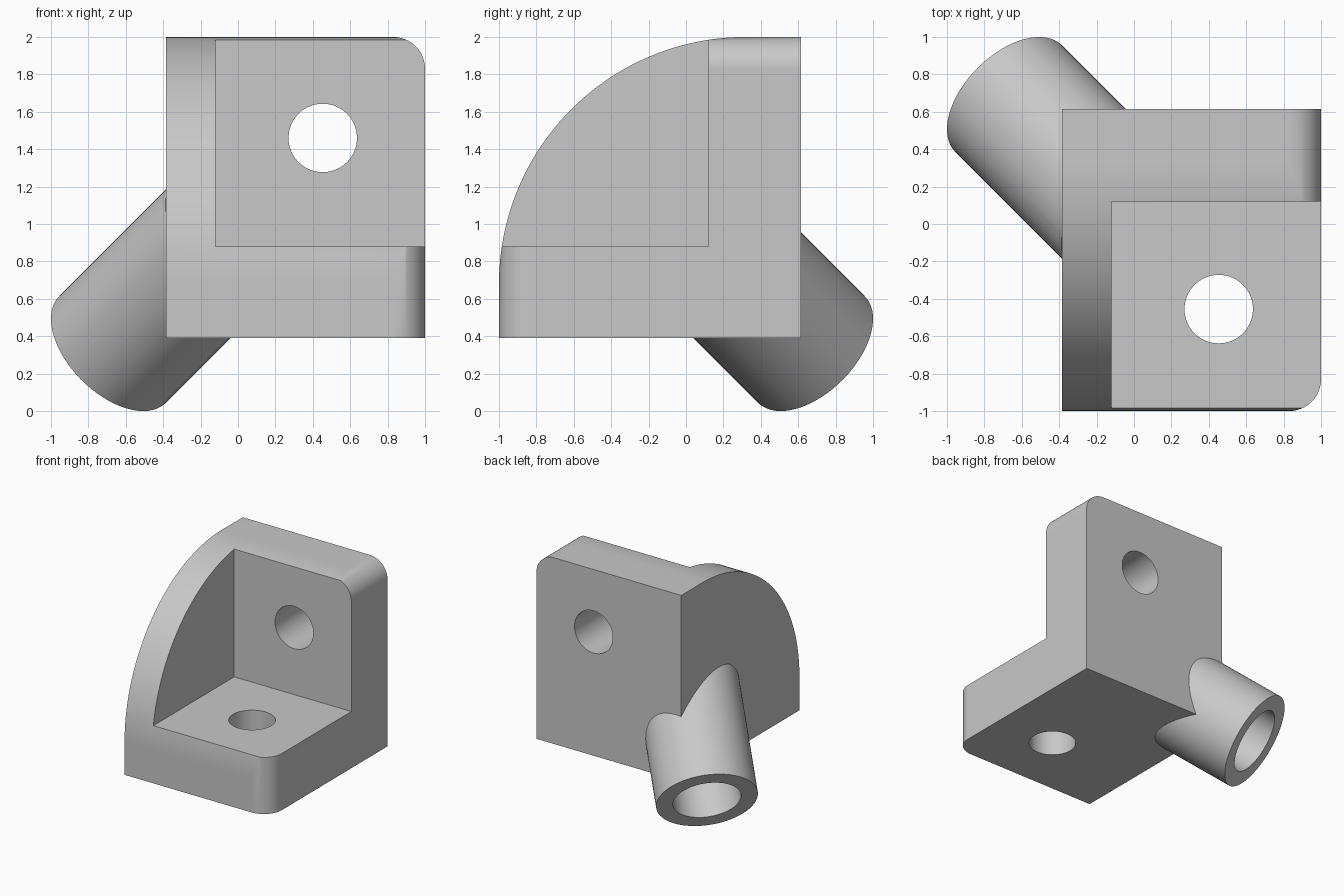
import bpy, bmesh, math
from mathutils import Vector

if "Cube" in bpy.data.objects:
    bpy.data.objects.remove(bpy.data.objects["Cube"], do_unlink=True)

grey = bpy.data.materials.new("plain_grey")
grey.use_nodes = True
grey.diffuse_color = (0.58, 0.58, 0.58, 1)
grey.node_tree.nodes["Principled BSDF"].inputs["Base Color"].default_value = (0.58, 0.58, 0.58, 1)


def finish(bm, name):
    bmesh.ops.recalc_face_normals(bm, faces=bm.faces)
    mesh = bpy.data.meshes.new(name)
    bm.to_mesh(mesh)
    bm.free()
    mesh.materials.append(grey)
    obj = bpy.data.objects.new(name, mesh)
    bpy.context.collection.objects.link(obj)
    return obj


def prism(name, points, place, start, end):
    """Extrude a 2D outline; place(u, v, w) maps it into space."""
    bm = bmesh.new()
    face = bm.faces.new([bm.verts.new(place(u, v, start)) for u, v in points])
    moved = bmesh.ops.extrude_face_region(bm, geom=[face])["geom"]
    shift = Vector(place(0, 0, end)) - Vector(place(0, 0, start))
    bmesh.ops.translate(bm, verts=[g for g in moved if isinstance(g, bmesh.types.BMVert)], vec=shift)
    return finish(bm, name)


def rod(name, a, b, radius):
    a, b = Vector(a), Vector(b)
    bm = bmesh.new()
    bmesh.ops.create_cone(bm, cap_ends=True, segments=64, radius1=radius, radius2=radius,
                          depth=(b - a).length)
    turn = (b - a).to_track_quat('Z', 'Y').to_matrix().to_4x4()
    bmesh.ops.transform(bm, matrix=turn, verts=bm.verts)
    bmesh.ops.translate(bm, verts=bm.verts, vec=(a + b) / 2)
    return finish(bm, name)


def arc(cu, cv, r, a0, a1, n):
    angles = [math.radians(a0 + (a1 - a0) * i / n) for i in range(n + 1)]
    return [(cu + r * math.cos(a), cv + r * math.sin(a)) for a in angles]


def combine(target, tool, operation):
    mod = target.modifiers.new(operation, 'BOOLEAN')
    mod.operation, mod.solver, mod.object = operation, 'EXACT', tool
    bpy.context.view_layer.update()
    result = bpy.data.meshes.new_from_object(
        target.evaluated_get(bpy.context.evaluated_depsgraph_get()))
    target.modifiers.clear()
    target.data = result
    bpy.data.objects.remove(tool, do_unlink=True)


LEFT, BACK, BASE = -0.385, 0.615, 0.39   # outer corner of the block
INNER, FLOOR = -0.12, 0.88               # inner corner of the pocket
R, FILLET = 1.32, 0.17

# Block with the big quarter-round gusset outline
outline = [(BACK, 2), (BACK, BASE), (-1, BASE)] + arc(R - 1, 2 - R, R, 180, 90, 48)
bracket = prism("corner_bracket", outline, lambda u, v, w: (w, u, v), LEFT, 1.3)

# Rounded outer corners of the back plate and the base plate
c = 1 - FILLET
back_trim = [(-1.5, 2), (-1.5, 0), (1, 0)] + arc(c, 2 - FILLET, FILLET, 0, 90, 16)
combine(bracket, prism("back_trim", back_trim, lambda u, v, w: (u, w, v), -2, 2), 'INTERSECT')
base_trim = [(-1.5, 2), (-1.5, -1)] + arc(c, -c, FILLET, -90, 0, 16) + [(1, 2)]
combine(bracket, prism("base_trim", base_trim, lambda u, v, w: (u, v, w), -1, 3), 'INTERSECT')


# Diagonal tube, running out from the corner
def axis(t):
    return (t, -t, 1 + t)


combine(bracket, rod("tube", axis(-0.671), axis(-0.06), 0.403), 'UNION')

# Pocket between the plates, bolt holes and blind tube bore
pocket = [(INNER, -INNER), (INNER, -2), (2, -2), (2, -INNER)]
combine(bracket, prism("pocket", pocket, lambda u, v, w: (u, v, w), FLOOR, 3), 'DIFFERENCE')
combine(bracket, rod("back_hole", (0.453, -0.2, 1.46), (0.453, 1, 1.46), 0.183), 'DIFFERENCE')
combine(bracket, rod("base_hole", (0.453, -0.455, 0), (0.453, -0.455, 1.2), 0.183), 'DIFFERENCE')
combine(bracket, rod("bore", axis(-0.9), axis(-0.385), 0.27), 'DIFFERENCE')

# Smooth curved walls, crisp edges
bpy.ops.object.select_all(action='DESELECT')
bracket.select_set(True)
bpy.context.view_layer.objects.active = bracket
bpy.ops.object.shade_smooth_by_angle(angle=math.radians(25))
bracket.modifiers.new("flat_faces", 'WEIGHTED_NORMAL').keep_sharp = True
